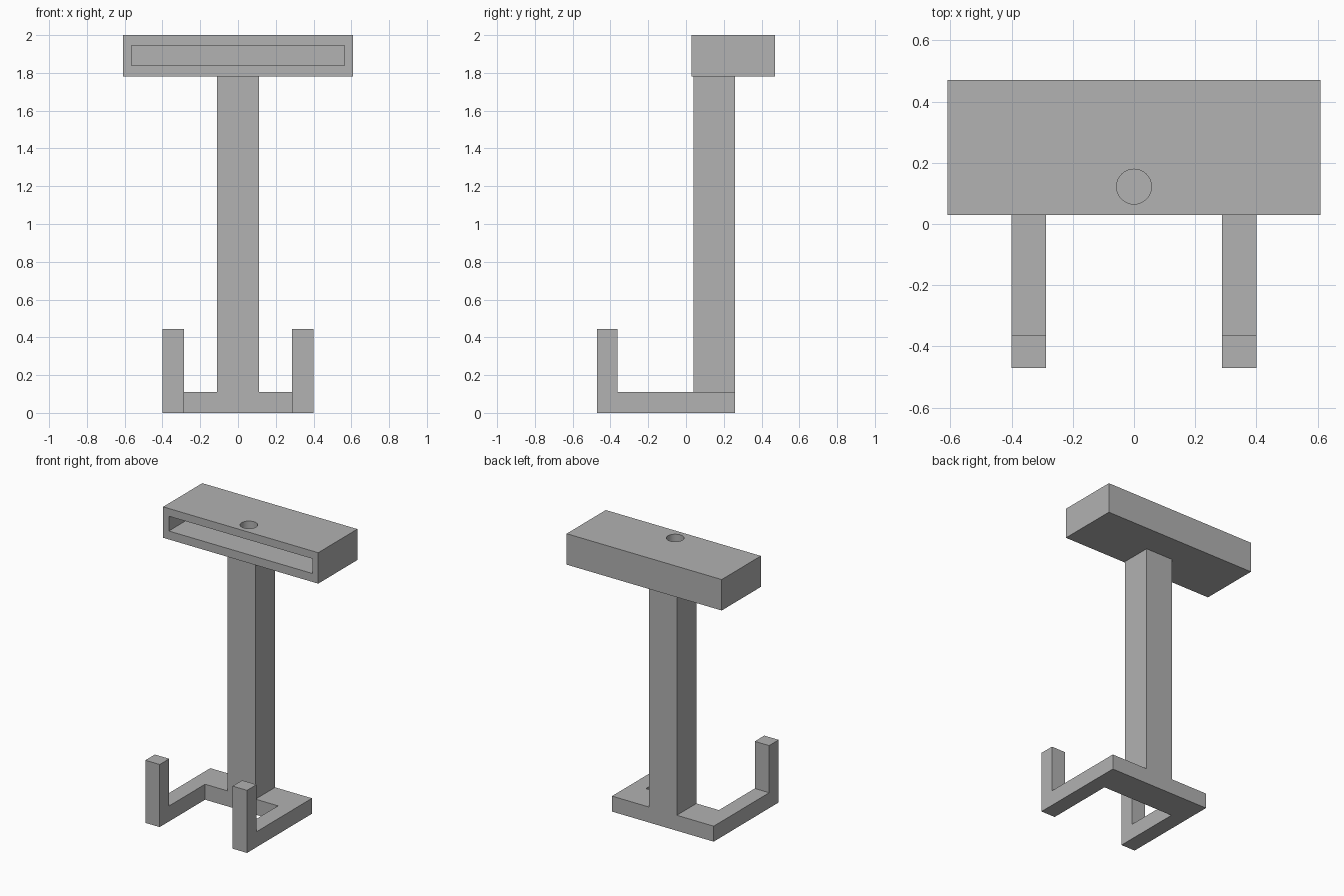
import bpy
import bmesh
from mathutils import Matrix, Vector

if "Cube" in bpy.data.objects:
    bpy.data.objects.remove(bpy.data.objects["Cube"], do_unlink=True)

# Single flat colour
grey = bpy.data.materials.new("plain_grey")
grey.use_nodes = True
COLOR = (0.445, 0.445, 0.445, 1)
grey.diffuse_color = COLOR
grey.node_tree.nodes["Principled BSDF"].inputs["Base Color"].default_value = COLOR


def make_object(name, bm):
    bmesh.ops.recalc_face_normals(bm, faces=bm.faces)
    mesh = bpy.data.meshes.new(name)
    bm.to_mesh(mesh)
    bm.free()
    mesh.materials.append(grey)
    obj = bpy.data.objects.new(name, mesh)
    bpy.context.collection.objects.link(obj)
    return obj


def box(name, low, high):
    low, high = Vector(low), Vector(high)
    bm = bmesh.new()
    place = Matrix.Translation((low + high) / 2) @ Matrix.Diagonal((high - low).to_4d())
    bmesh.ops.create_cube(bm, size=1, matrix=place)
    return make_object(name, bm)


def side_profile(name, points, x0, x1):
    """Extrude a (y, z) outline along x."""
    bm = bmesh.new()
    face = bm.faces.new([bm.verts.new((x0, y, z)) for y, z in points])
    new = bmesh.ops.extrude_face_region(bm, geom=[face])["geom"]
    verts = [v for v in new if isinstance(v, bmesh.types.BMVert)]
    bmesh.ops.translate(bm, verts=verts, vec=(x1 - x0, 0, 0))
    return make_object(name, bm)


def cut(target, cutter):
    cutter.hide_render = True
    mod = target.modifiers.new("cut", "BOOLEAN")
    mod.operation = "DIFFERENCE"
    mod.solver = "EXACT"
    mod.object = cutter
    bpy.context.view_layer.objects.active = target
    bpy.ops.object.modifier_apply(modifier=mod.name)
    bpy.data.objects.remove(cutter, do_unlink=True)


FRONT, BACK = 0.04, 0.26      # column and crossbar depth
BAR = 0.11                    # bar thickness
ARM_IN, ARM_OUT = 0.287, 0.4

# Crossbar and upright column
box("crossbar", (-ARM_IN, FRONT, 0), (ARM_IN, BACK, BAR))
box("column", (-0.11, FRONT, BAR), (0.11, BACK, 1.78))

# Hooked arms on both sides
hook = [(BACK, 0), (BACK, BAR), (-0.363, BAR), (-0.363, 0.445), (-0.47, 0.445), (-0.47, 0)]
for side, sign in (("left", 1), ("right", -1)):
    side_profile(side + "_hook_arm", hook, sign * ARM_IN, sign * ARM_OUT)

# Hollow head with a front slot and a round hole in its top wall
head = box("head", (-0.61, 0.03, 1.78), (0.61, 0.47, 2))
cut(head, box("slot_cutter", (-0.565, -0.1, 1.84), (0.565, 0.415, 1.945)))

bm = bmesh.new()
bmesh.ops.create_cone(bm, cap_ends=True, segments=48, radius1=0.057, radius2=0.057,
                      depth=0.2, matrix=Matrix.Translation((0, 0.122, 2)))
cut(head, make_object("hole_cutter", bm))

# Smooth only the hole wall
bpy.ops.object.select_all(action="DESELECT")
head.select_set(True)
bpy.context.view_layer.objects.active = head
bpy.ops.object.shade_smooth_by_angle()
